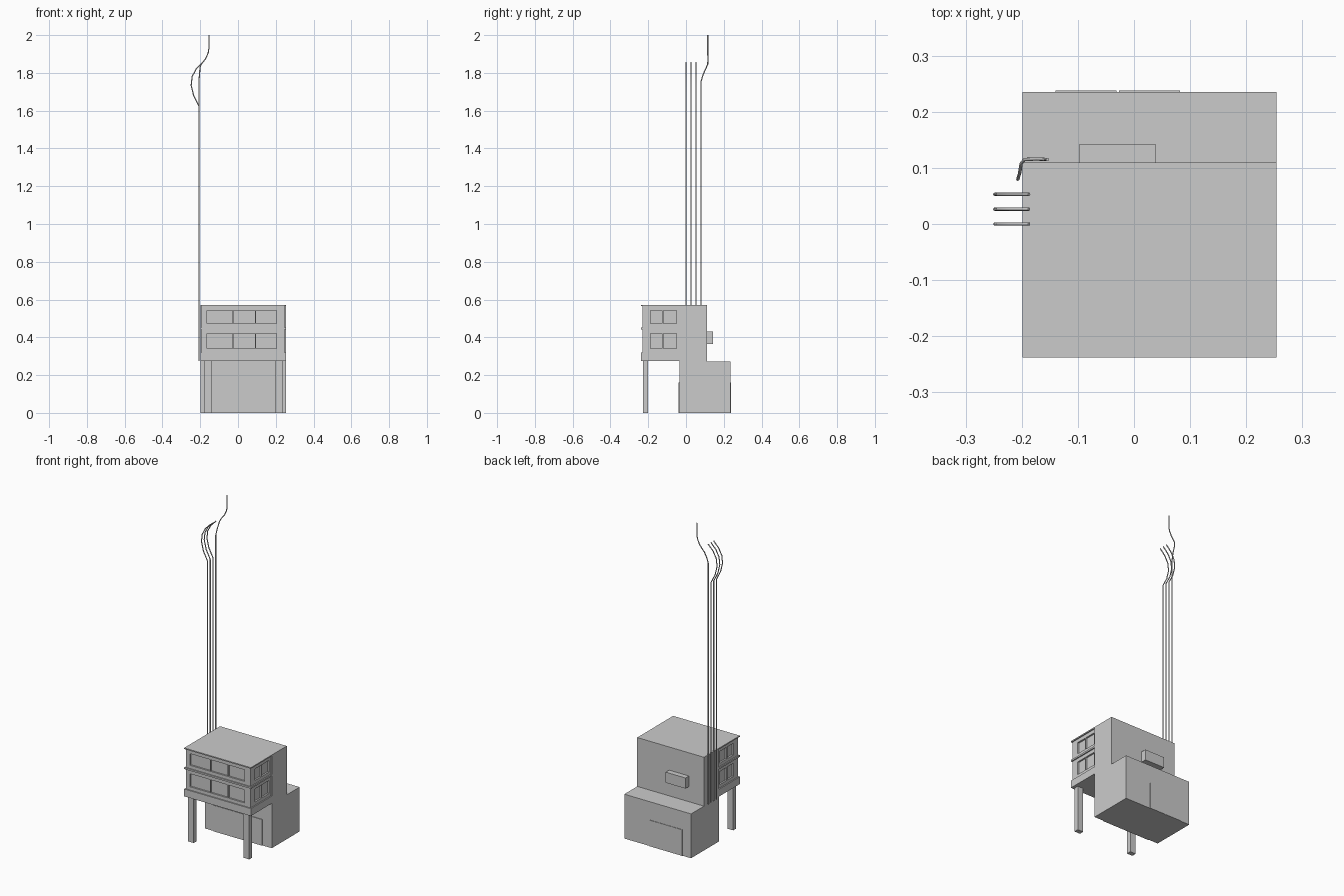
import bpy, bmesh
from mathutils import Vector, Matrix

if "Cube" in bpy.data.objects:
    bpy.data.objects.remove(bpy.data.objects["Cube"])

X0, X1 = -0.199, 0.254      # building sides
YF, YM, YB, YR = -0.238, -0.035, 0.11, 0.235  # overhang front, wall, tower back, annex back
INSET = 0.007


def boxes(name, spans):
    """One mesh object from a list of (x0, x1, y0, y1, z0, z1) boxes."""
    bm = bmesh.new()
    for x0, x1, y0, y1, z0, z1 in spans:
        m = Matrix.Translation(((x0 + x1) / 2, (y0 + y1) / 2, (z0 + z1) / 2))
        m = m @ Matrix.Diagonal((x1 - x0, y1 - y0, z1 - z0, 1))
        bmesh.ops.create_cube(bm, size=1, matrix=m)
    me = bpy.data.meshes.new(name)
    bm.to_mesh(me)
    bm.free()
    ob = bpy.data.objects.new(name, me)
    bpy.context.collection.objects.link(ob)
    return ob


def pipe(name, pts, r=0.003):
    """Thin round pipe along a few points."""
    cu = bpy.data.curves.new(name, 'CURVE')
    cu.dimensions = '3D'
    cu.bevel_depth = r
    cu.bevel_resolution = 2
    cu.use_fill_caps = True
    sp = cu.splines.new('POLY')
    sp.points.add(len(pts) - 1)
    for p, co in zip(sp.points, pts):
        p.co = (*co, 1)
    ob = bpy.data.objects.new(name, cu)
    bpy.context.collection.objects.link(ob)
    return ob


# Main tower and lower rear annex
boxes("tower", [(X0, X1, YM, YB, 0, 0.572)])
boxes("rear_annex", [(X0, X1, YB, YR, 0, 0.272)])

# Overhang floor slab, middle ledge and roof ledge
for name, z0, z1 in (("overhang_floor", 0.275, 0.32),
                     ("middle_ledge", 0.442, 0.452),
                     ("roof_ledge", 0.565, 0.572)):
    boxes(name, [(X0, X1, YF, YM, z0, z1)])

# Two glazed storeys with recessed panes on front and both sides
front_panes = [(-0.165, -0.030), (-0.024, 0.090), (0.096, 0.205)]
side_panes = [(-0.188, -0.126), (-0.120, -0.050)]
for name, z0, z1 in (("lower_storey", 0.32, 0.442), ("upper_storey", 0.452, 0.565)):
    wx0, wx1, wy = X0 + INSET, X1 - INSET, YF + INSET
    wall = boxes(name, [(wx0, wx1, wy, YM, z0, z1)])
    a, b, d = z0 + 0.02, z1 - 0.022, 0.01
    cuts = [(p, q, wy - d, wy + d, a, b) for p, q in front_panes]
    for x in (wx0, wx1):
        cuts += [(x - d, x + d, p, q, a, b) for p, q in side_panes]
    cutter = boxes("pane_cutter", cuts)
    cutter.hide_render = True
    mod = wall.modifiers.new("panes", 'BOOLEAN')
    mod.operation = 'DIFFERENCE'
    mod.solver = 'EXACT'
    mod.object = cutter
    bpy.context.view_layer.objects.active = wall
    bpy.ops.object.modifier_apply(modifier=mod.name)
    bpy.data.objects.remove(cutter)

# Front support legs
for side, x in (("left", -0.180), ("right", 0.197)):
    boxes(side + "_front_leg", [(x, x + 0.039, -0.228, -0.200, 0, 0.275)])

# Door panels, front and back
boxes("front_door", [(-0.14, 0.19, YM - 0.004, YM, 0, 0.16)])
boxes("rear_doors", [(-0.14, -0.031, YR, 0.238, 0, 0.16),
                     (-0.027, 0.082, YR, 0.238, 0, 0.16)])

# Vent box on the tower's back wall
boxes("vent_box", [(-0.097, 0.038, YB, 0.143, 0.365, 0.43)])

# Three pipes with a sideways bow at the top
bow = [(-0.207, 0.275), (-0.207, 1.625), (-0.235, 1.68), (-0.248, 1.735),
       (-0.243, 1.78), (-0.222, 1.82), (-0.187, 1.856)]
for i, y in enumerate((0.0, 0.0265, 0.053)):
    pipe(f"bowed_pipe_{i + 1}", [(x, y, z) for x, z in bow])

# Taller rear pipe, stepping back and inward
pipe("tall_pipe", [(-0.207, 0.08, 0.275), (-0.207, 0.08, 1.755),
                   (-0.204, 0.09, 1.79), (-0.201, 0.108, 1.83),
                   (-0.195, 0.115, 1.845), (-0.172, 0.116, 1.875),
                   (-0.158, 0.115, 1.905), (-0.154, 0.115, 1.93),
                   (-0.154, 0.115, 2.0)])
